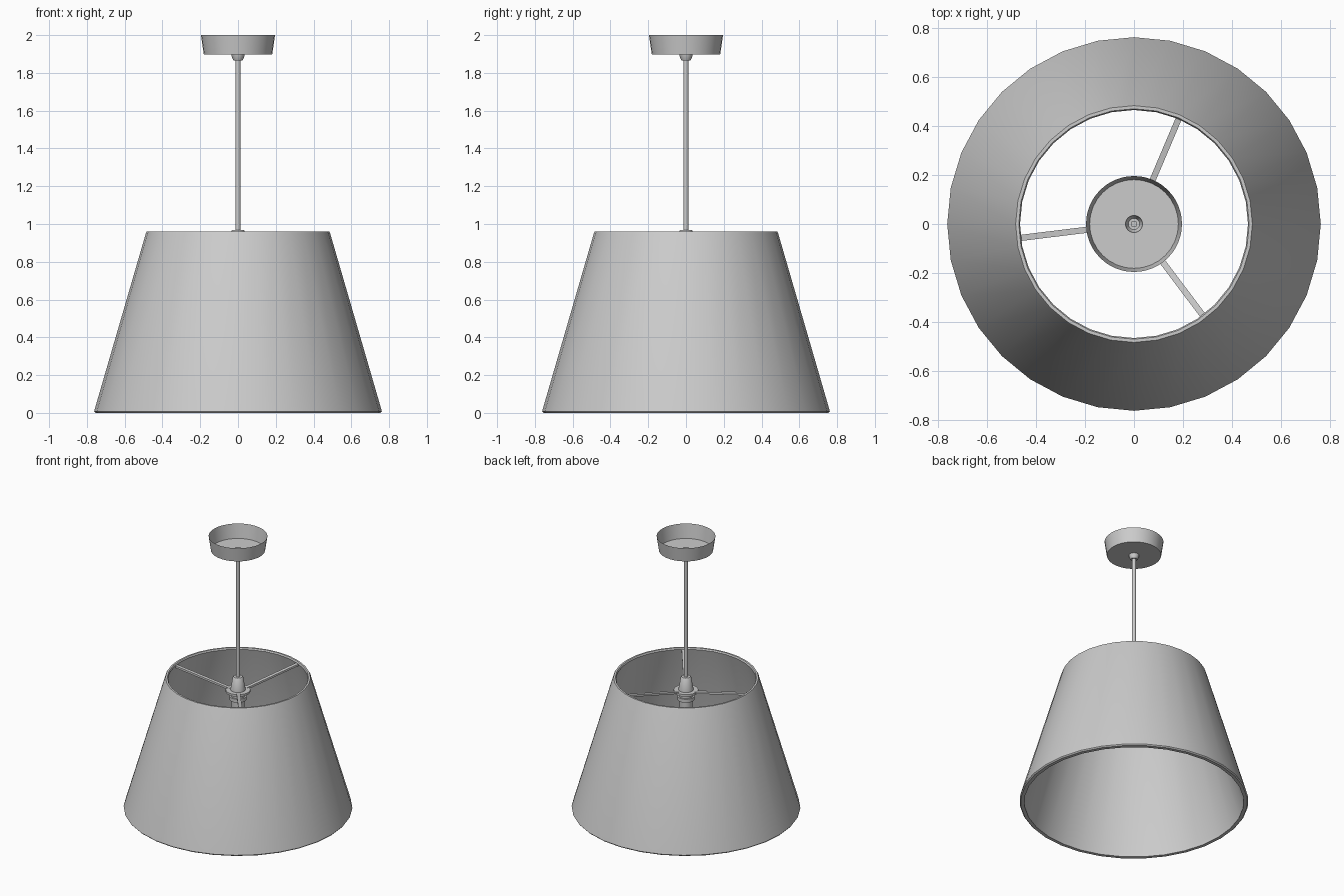
import bpy, bmesh, math
from mathutils import Vector

if "Cube" in bpy.data.objects:
    bpy.data.objects.remove(bpy.data.objects["Cube"])


def lathe(name, profile, segments=32, closed=False):
    """Revolve (radius, z) points around z; radius 0 becomes a single pole."""
    bm = bmesh.new()
    rings = []
    for r, z in profile:
        if r == 0:
            rings.append([bm.verts.new((0, 0, z))] * segments)
        else:
            rings.append([bm.verts.new((r * math.cos(math.tau * i / segments),
                                        r * math.sin(math.tau * i / segments), z))
                          for i in range(segments)])
    pairs = list(zip(rings, rings[1:]))
    if closed:
        pairs.append((rings[-1], rings[0]))
    for a, b in pairs:
        for i in range(segments):
            j = (i + 1) % segments
            bm.faces.new(dict.fromkeys((a[i], a[j], b[j], b[i])))
    bmesh.ops.recalc_face_normals(bm, faces=bm.faces)
    return finish(name, bm)


def finish(name, bm):
    mesh = bpy.data.meshes.new(name)
    bm.to_mesh(mesh)
    bm.free()
    obj = bpy.data.objects.new(name, mesh)
    bpy.context.collection.objects.link(obj)
    bpy.ops.object.select_all(action='DESELECT')
    obj.select_set(True)
    bpy.context.view_layer.objects.active = obj
    bpy.ops.object.shade_smooth_by_angle(angle=math.radians(35))
    return obj


def bar(name, start, end, width, height):
    """Rectangular strut between two points."""
    start, end = Vector(start), Vector(end)
    along = (end - start).normalized()
    side = along.cross(Vector((0, 0, 1))).normalized()
    up = side.cross(along)
    bm = bmesh.new()
    bmesh.ops.create_cube(bm, size=1)
    for v in bm.verts:
        x, y, z = v.co
        v.co = start.lerp(end, x + 0.5) + side * y * width + up * z * height
    bmesh.ops.recalc_face_normals(bm, faces=bm.faces)
    return finish(name, bm)


# Tapered shade: a closed wall with softened rims
lathe("shade", [(0.755, 0.0), (0.762, 0.008), (0.757, 0.025), (0.488, 0.95),
                (0.483, 0.96), (0.470, 0.96), (0.465, 0.95),
                (0.731, 0.025), (0.731, 0.0)], closed=True)

# Ceiling cup, open upwards, with the cord grip hanging below its floor
lathe("ceiling_cup", [(0.196, 2.0), (0.181, 1.897), (0.035, 1.897)])
lathe("cord_grip", [(0.035, 1.899), (0.033, 1.885), (0.023, 1.865), (0.012, 1.865)])

# Cord
lathe("cord", [(0, 1.9), (0.013, 1.9), (0.013, 0.95), (0, 0.95)], 16)

# Lamp holder: tapered cap, flange, and socket below
lathe("holder_cap", [(0, 0.968), (0.030, 0.968), (0.035, 0.962), (0.050, 0.875),
                     (0.050, 0.86), (0, 0.86)])
lathe("holder_flange", [(0, 0.872), (0.082, 0.872), (0.082, 0.856), (0, 0.856)])
lathe("socket", [(0, 0.856), (0.045, 0.856), (0.045, 0.825), (0.056, 0.825),
                 (0.056, 0.80), (0.045, 0.80), (0.043, 0.68), (0.036, 0.68),
                 (0.036, 0.72), (0, 0.72)])

# Three struts rising from the flange to the top of the shade
for n in range(3):
    a = math.radians(67 + 120 * n)
    c, s = math.cos(a), math.sin(a)
    bar(f"strut_{n + 1}", (0.06 * c, 0.06 * s, 0.866), (0.47 * c, 0.47 * s, 0.942),
        0.025, 0.014)
